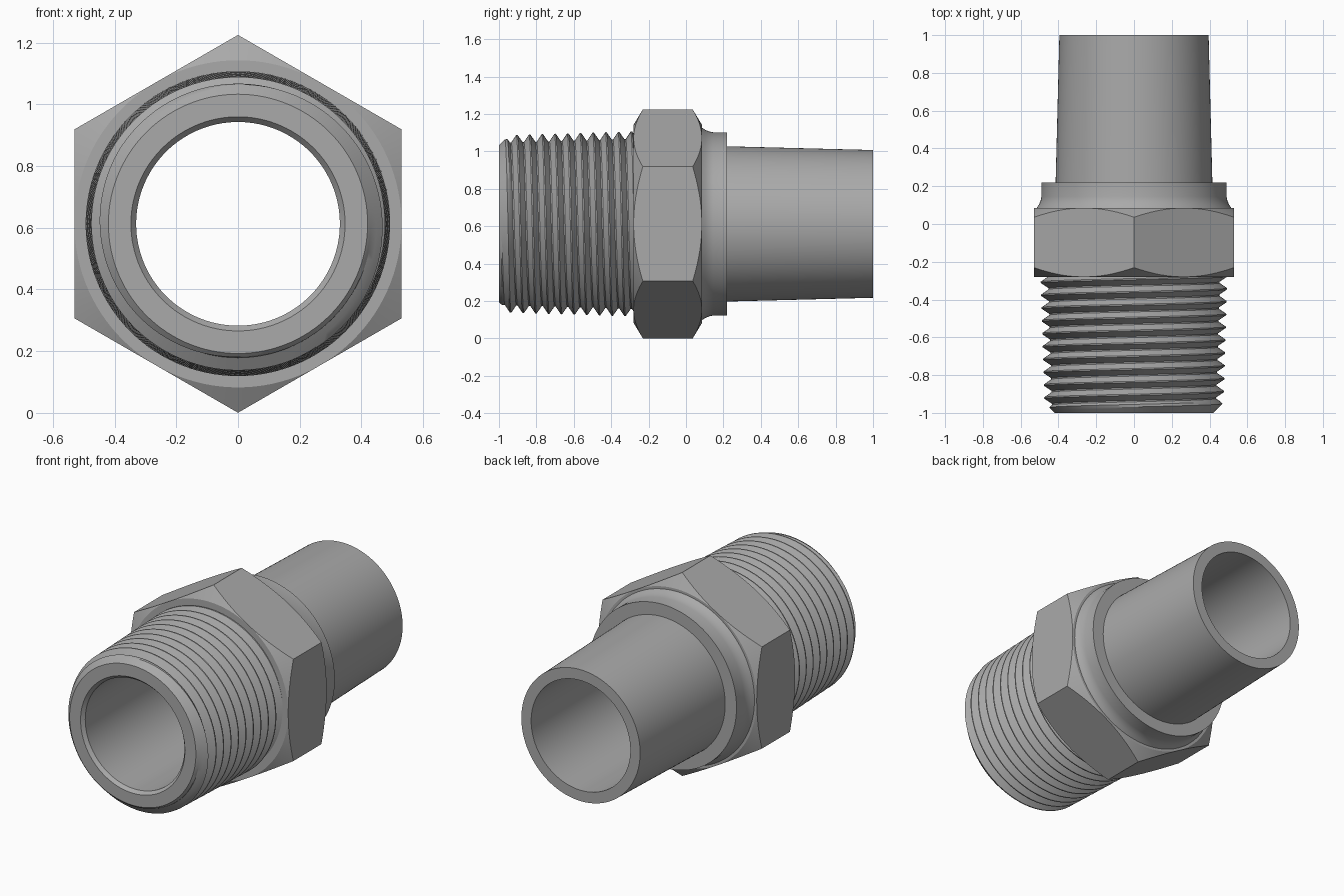
import bpy
import bmesh
import math

cube = bpy.data.objects.get("Cube")
if cube:
    bpy.data.objects.remove(cube)

AXIS_Z = 0.6125
FLAT = 0.53          # centre to hexagon flat
SEGMENTS = 120
PITCH = 0.068

steel = bpy.data.materials.new("grey_steel")
steel.use_nodes = True
GREY = (0.4, 0.4, 0.4, 1)
steel.diffuse_color = GREY
steel.node_tree.nodes["Principled BSDF"].inputs["Base Color"].default_value = GREY


def sweep(name, profile):
    """Sweep profile(angle) -> [(radius, y), ...] around the y axis."""
    bm = bmesh.new()
    columns = []
    for i in range(SEGMENTS + 1):
        t = math.tau * i / SEGMENTS
        columns.append([bm.verts.new((r * math.sin(t), y, AXIS_Z + r * math.cos(t)))
                        for r, y in profile(t)])
    for a, b in zip(columns, columns[1:]):
        for j in range(len(a) - 1):
            bm.faces.new((a[j], b[j], b[j + 1], a[j + 1]))
    bmesh.ops.remove_doubles(bm, verts=bm.verts, dist=0.00005)
    mesh = bpy.data.meshes.new(name)
    bm.to_mesh(mesh)
    bm.free()
    mesh.materials.append(steel)
    obj = bpy.data.objects.new(name, mesh)
    bpy.context.collection.objects.link(obj)
    bpy.ops.object.select_all(action="DESELECT")
    obj.select_set(True)
    bpy.context.view_layer.objects.active = obj
    bpy.ops.object.shade_smooth_by_angle(angle=math.radians(25))
    return obj


# Collar, tapered spigot, bore and front end ring
BODY = [(0.515, 0.085), (0.502, 0.105), (0.494, 0.125), (0.49, 0.145),
        (0.49, 0.22), (0.415, 0.22), (0.395, 1), (0.33, 1),
        (0.33, -0.98), (0.347, -1), (0.42, -1)]
sweep("spigot_and_bore", lambda t: BODY)


# Hexagon nut with conical corner chamfers
def hexagon(t):
    step = math.tau / 6
    r = FLAT / math.cos(t % step - step / 2)
    drop = (r - FLAT) * 0.6
    return [(0.45, -0.28), (FLAT, -0.28), (r, -0.28 + drop),
            (r, 0.085 - drop), (FLAT, 0.085), (0.5, 0.085)]


sweep("hexagon_nut", hexagon)

# Tapered right-hand helical thread with a chamfered front end
KNOTS = [0.05, 0.25, 0.45, 0.55, 0.75, 0.95]


def thread(t):
    start = -0.904 + PITCH * t / math.tau
    points = []
    for turn in range(-3, 11):
        for knot in KNOTS:
            y = min(max(start + PITCH * (turn + knot), -1), -0.27)
            phase = ((y - start) / PITCH) % 1
            height = min(max((abs(phase - 0.5) * 2 - 0.1) / 0.8, 0), 1)
            crest = 0.473 + (y + 1) * 0.03
            points.append((min(crest - 0.04 * (1 - height), 0.42 + (y + 1)), y))
    return points


sweep("pipe_thread", thread)
